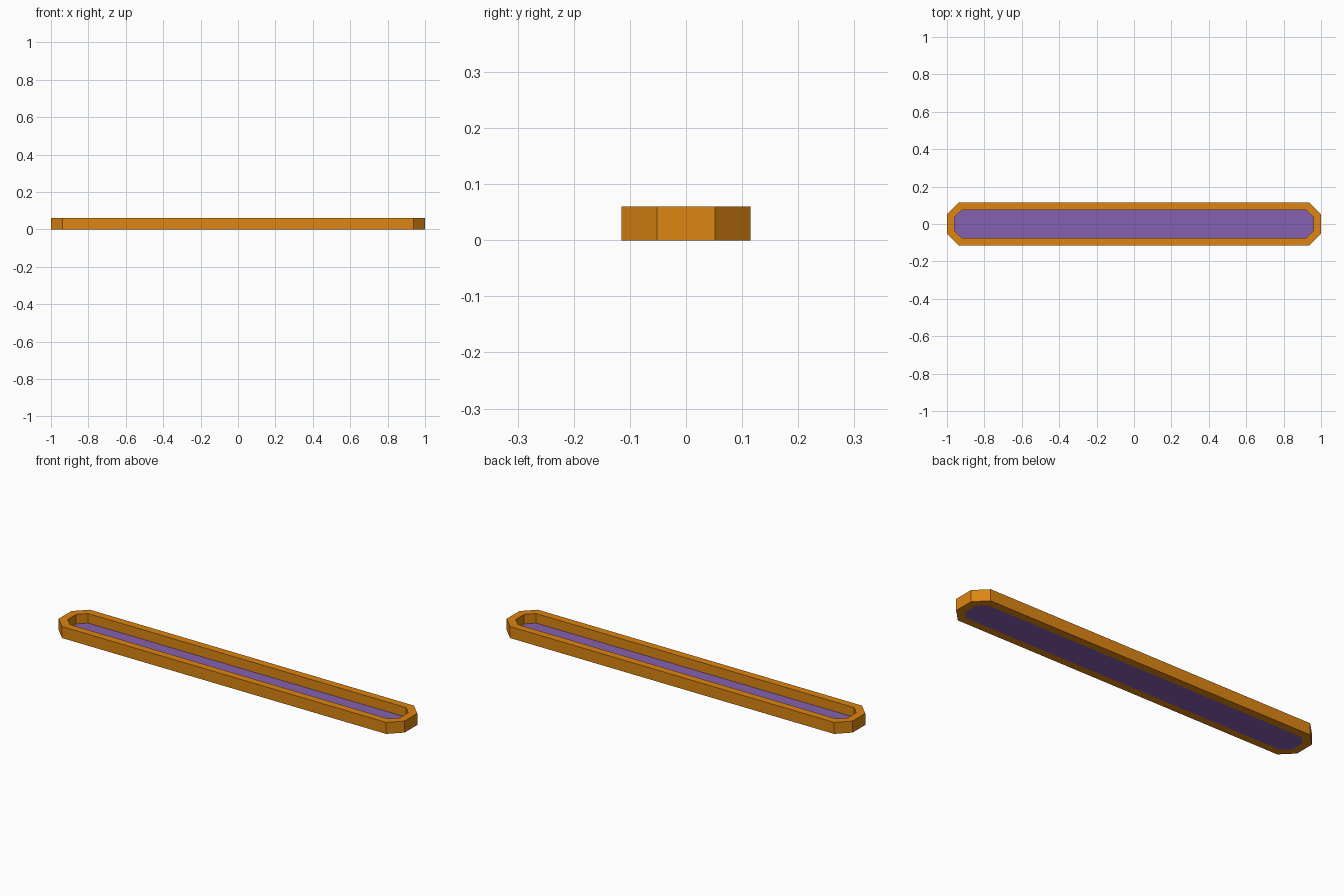
import bpy, bmesh

if "Cube" in bpy.data.objects:
    bpy.data.objects.remove(bpy.data.objects["Cube"])

HEIGHT = 0.06
FLOOR_Z = 0.01


def material(name, rgb):
    m = bpy.data.materials.new(name)
    m.diffuse_color = (*rgb, 1.0)
    m.use_nodes = True
    m.node_tree.nodes["Principled BSDF"].inputs["Base Color"].default_value = m.diffuse_color
    return m


def octagon(hx, hy, c):
    """Rectangle outline with cut corners, counter-clockwise."""
    return [(hx, -hy + c), (hx, hy - c), (hx - c, hy), (-hx + c, hy),
            (-hx, hy - c), (-hx, -hy + c), (-hx + c, -hy), (hx - c, -hy)]


def add_object(name, bm, mat):
    bmesh.ops.recalc_face_normals(bm, faces=bm.faces)
    me = bpy.data.meshes.new(name)
    bm.to_mesh(me)
    bm.free()
    me.materials.append(mat)
    ob = bpy.data.objects.new(name, me)
    bpy.context.collection.objects.link(ob)


orange = material("orange", (0.72, 0.235, 0.006))
purple = material("purple", (0.235, 0.12, 0.44))

outer = octagon(1.0, 0.115, 0.063)
inner = octagon(0.96, 0.075, 0.04)

# Rim: closed ring swept from four loops
bm = bmesh.new()
loops = [[bm.verts.new((x, y, z)) for x, y in ring]
         for ring, z in ((outer, 0), (outer, HEIGHT), (inner, HEIGHT), (inner, 0))]
for k in range(4):
    a, b = loops[k], loops[(k + 1) % 4]
    for i in range(8):
        j = (i + 1) % 8
        bm.faces.new((a[i], a[j], b[j], b[i]))
add_object("rim", bm, orange)

# Floor: thin plate closing the bottom of the rim
bm = bmesh.new()
base = bm.faces.new([bm.verts.new((x, y, 0)) for x, y in inner])
top = bmesh.ops.extrude_face_region(bm, geom=[base], use_keep_orig=True)["geom"]
bmesh.ops.translate(bm, verts=[v for v in top if isinstance(v, bmesh.types.BMVert)],
                    vec=(0, 0, FLOOR_Z))
add_object("floor_panel", bm, purple)
